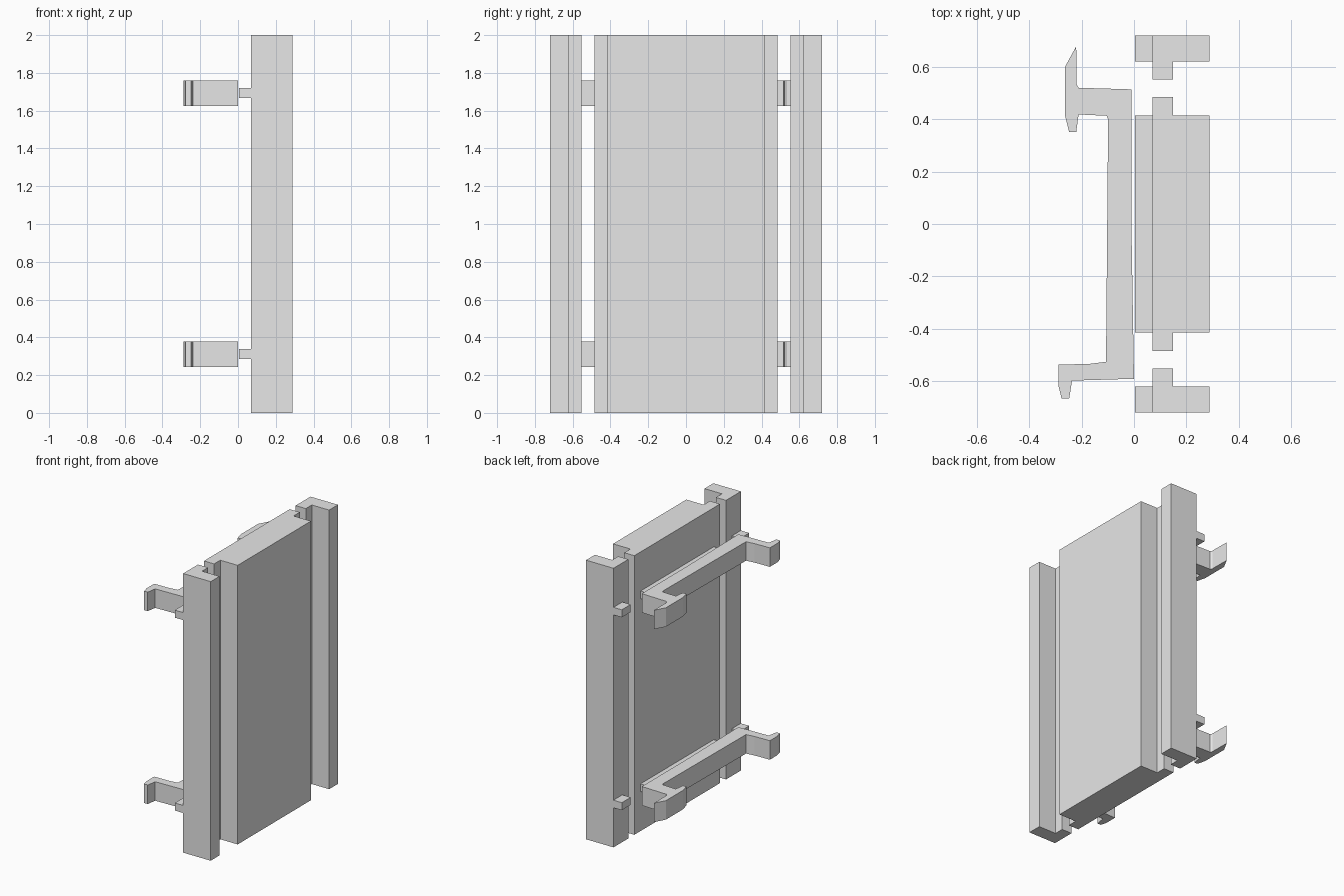
import bpy
import bmesh

cube = bpy.data.objects.get("Cube")
if cube:
    bpy.data.objects.remove(cube, do_unlink=True)

grey = bpy.data.materials.new("light grey")
grey.use_nodes = True
grey.diffuse_color = (0.8, 0.8, 0.8, 1)
grey.node_tree.nodes["Principled BSDF"].inputs["Base Color"].default_value = (0.8, 0.8, 0.8, 1)


def extrude_profile(name, profile, bottom, top):
    """Extrude a closed outline in x, y from one height to another."""
    bm = bmesh.new()
    face = bm.faces.new([bm.verts.new((x, y, bottom)) for x, y in profile])
    result = bmesh.ops.extrude_face_region(bm, geom=[face])
    moved = [v for v in result["geom"] if isinstance(v, bmesh.types.BMVert)]
    bmesh.ops.translate(bm, verts=moved, vec=(0, 0, top - bottom))
    bmesh.ops.recalc_face_normals(bm, faces=bm.faces)
    mesh = bpy.data.meshes.new(name)
    bm.to_mesh(mesh)
    bm.free()
    mesh.materials.append(grey)
    obj = bpy.data.objects.new(name, mesh)
    bpy.context.collection.objects.link(obj)
    return obj


def rectangle(x0, x1, y0, y1):
    return [(x0, y0), (x1, y0), (x1, y1), (x0, y1)]


BACK, STEP, FACE = 0.07, 0.15, 0.288
PANEL, TONGUE = 0.415, 0.485
RAIL_LIP, RAIL_IN, RAIL_OUT = 0.553, 0.621, 0.721

# Centre panel with a thin tongue along each side
half = [(BACK, TONGUE), (STEP, TONGUE), (STEP, PANEL), (FACE, PANEL)]
extrude_profile("centre_panel", half + [(x, -y) for x, y in reversed(half)], 0, 2)

# Side rails with an inward tongue
rail = [(BACK, RAIL_LIP), (STEP, RAIL_LIP), (STEP, RAIL_IN),
        (FACE, RAIL_IN), (FACE, RAIL_OUT), (BACK, RAIL_OUT)]
for side, sign in (("back", 1), ("front", -1)):
    extrude_profile(side + "_rail", [(x, sign * y) for x, y in rail], 0, 2)

# Hooked clip outline: spine, short front foot, long back hook
clip = [(-0.01, 0.515), (-0.01, 0.0), (0.0, -0.592), (-0.237, -0.599),
        (-0.248, -0.668), (-0.277, -0.668), (-0.288, -0.622), (-0.288, -0.538),
        (-0.17, -0.535), (-0.107, -0.527), (-0.099, 0.4), (-0.105, 0.414),
        (-0.212, 0.419), (-0.221, 0.351), (-0.248, 0.351), (-0.263, 0.412),
        (-0.263, 0.603), (-0.221, 0.68), (-0.22, 0.535), (-0.212, 0.521)]

# Clips, with a narrow spacer strip behind the panel and each rail
for level, z in (("lower", 0.311), ("upper", 1.693)):
    extrude_profile(level + "_clip", clip, z - 0.068, z + 0.068)
    for part, y0, y1 in (("panel", -PANEL, PANEL),
                         ("back_rail", RAIL_IN, RAIL_OUT),
                         ("front_rail", -RAIL_OUT, -RAIL_IN)):
        extrude_profile(level + "_" + part + "_spacer",
                        rectangle(0.004, BACK, y0, y1), z - 0.027, z + 0.027)
